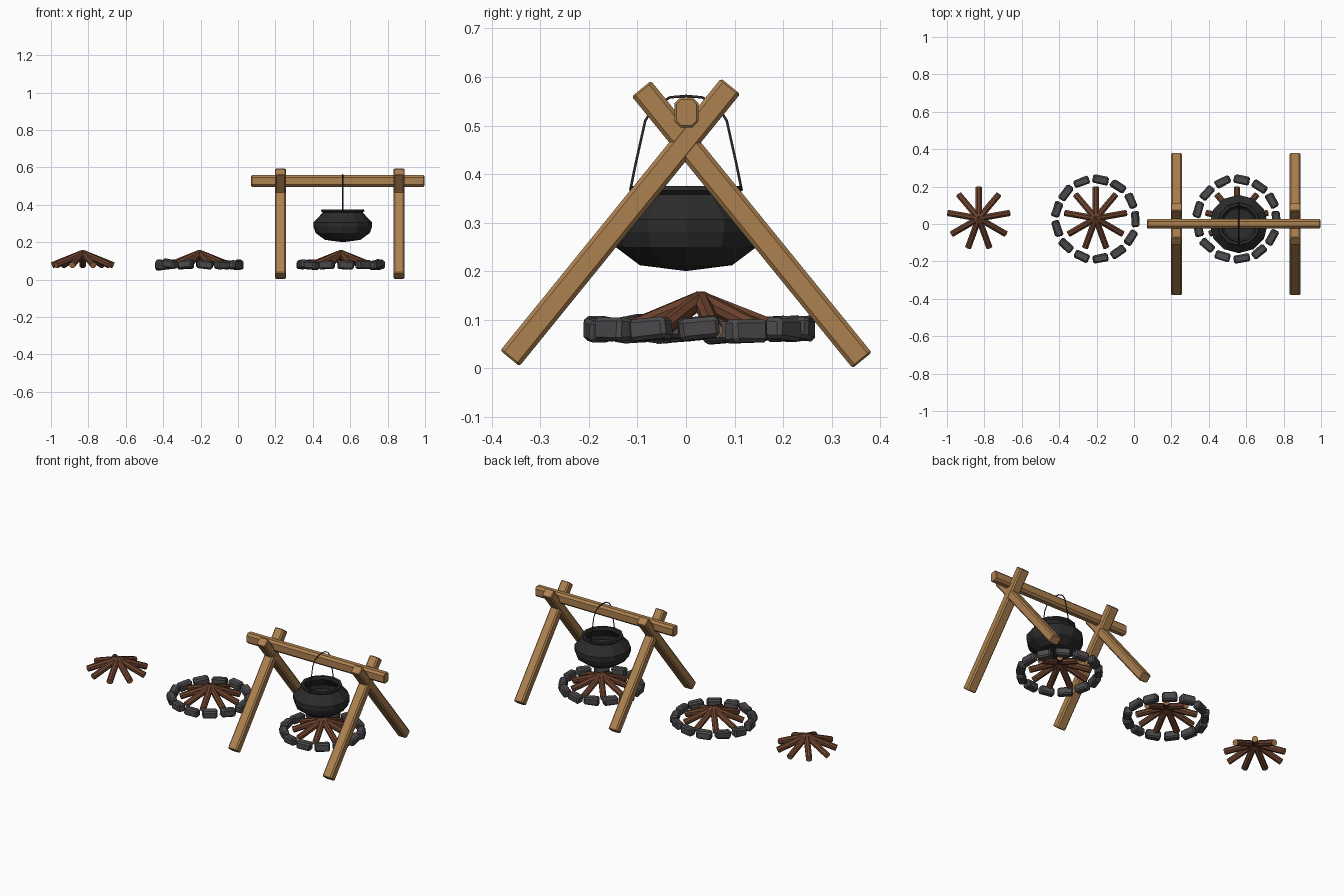
import bpy, bmesh, random
from math import cos, sin, pi, radians
from mathutils import Vector, Matrix

if "Cube" in bpy.data.objects:
    bpy.data.objects.remove(bpy.data.objects["Cube"])

random.seed(4)


def mat(name, r, g, b):
    m = bpy.data.materials.new(name)
    m.diffuse_color = (r, g, b, 1)
    m.use_nodes = True
    m.node_tree.nodes["Principled BSDF"].inputs["Base Color"].default_value = m.diffuse_color
    return m


TIMBER = mat("timber", .42, .22, .08)
BARK = mat("bark", .15, .055, .027)
CUT = mat("cut_wood", .42, .2, .08)
STONE = mat("stone", .075, .07, .074)
IRON = mat("iron", .024, .024, .025)


def finish(name, bm, *mats):
    bmesh.ops.recalc_face_normals(bm, faces=bm.faces)
    me = bpy.data.meshes.new(name)
    bm.to_mesh(me)
    bm.free()
    for m in mats:
        me.materials.append(m)
    ob = bpy.data.objects.new(name, me)
    bpy.context.collection.objects.link(ob)
    return ob


def prism(bm, p, q, side, section):
    """Sweep a closed 2D section from p to q; the last two faces are the ends."""
    p, q, side = Vector(p), Vector(q), Vector(side)
    up = (q - p).cross(side).normalized()
    rings = [[bm.verts.new(c + side * a + up * b) for a, b in section] for c in (p, q)]
    n = len(section)
    for i in range(n):
        j = (i + 1) % n
        bm.faces.new((rings[0][i], rings[0][j], rings[1][j], rings[1][i]))
    return [bm.faces.new(r) for r in rings]


def chamfered(w, h, c):
    w, h = w / 2, h / 2
    return [(w, h - c), (w - c, h), (c - w, h), (-w, h - c),
            (-w, c - h), (c - w, -h), (w - c, -h), (w, c - h)]


def timber(name, p, q, side, w, h, c):
    bm = bmesh.new()
    ends = prism(bm, p, q, side, chamfered(w, h, c))
    edges = {e for f in ends for e in f.edges}
    bmesh.ops.bevel(bm, geom=list(edges), offset=.004, segments=1, affect='EDGES')
    return finish(name, bm, TIMBER)


# Nine logs leaning together in a shallow cone
def log_pile(name, x, y):
    bm = bmesh.new()
    section = [(.018 * cos((k + .5) * pi / 4), .018 * sin((k + .5) * pi / 4)) for k in range(8)]
    for i in range(9):
        a = radians(90 + 40 * i)
        out = Vector((cos(a), sin(a), 0))
        top = Vector((x, y, .142))
        ends = prism(bm, top, top + out * .165 + Vector((0, 0, -.065)),
                     (-sin(a), cos(a), 0), section)
        for f in ends:
            f.material_index = 1
    finish(name, bm, BARK, CUT)


# Ring of thirteen uneven stones
def stone_ring(name, x, y):
    bm = bmesh.new()
    for i in range(13):
        a = radians(83) + i * 2 * pi / 13
        part = bmesh.new()
        bmesh.ops.create_cube(part, size=1)
        for v in part.verts:
            v.co = Vector((v.co.x * .044, v.co.y * .084, v.co.z * .046))
            v.co += Vector([random.uniform(-.003, .003) for _ in range(3)])
        bmesh.ops.bevel(part, geom=part.edges[:], offset=.008, segments=1, affect='EDGES')
        place = (Matrix.Translation((x + .212 * cos(a), y + .212 * sin(a),
                                     .08 + random.uniform(-.004, .004)))
                 @ Matrix.Rotation(a + random.uniform(-.1, .1), 4, 'Z')
                 @ Matrix.Rotation(random.uniform(-.12, .12), 4, 'X'))
        part.transform(place)
        tmp = bpy.data.meshes.new("tmp")
        part.to_mesh(tmp)
        part.free()
        bm.from_mesh(tmp)
        bpy.data.meshes.remove(tmp)
    finish(name, bm, STONE)


log_pile("log_pile_plain", -.83, .03)
for label, cx in (("ringed", -.205), ("cooking", .55)):
    log_pile("log_pile_" + label, cx, .03)
    stone_ring("stone_ring_" + label, cx, .026)

# Two crossed-leg supports and the beam resting in them
for label, cx in (("left", .227), ("right", .861)):
    timber("front_leg_" + label, (cx, -.363, .02), (cx, .092, .581), (1, 0, 0), .061, .051, .008)
    timber("back_leg_" + label, (cx, .363, .016), (cx, -.092, .576), (1, 0, 0), .059, .051, .008)
timber("cross_beam", (.07, .001, .527), (.996, .001, .527), (0, 1, 0), .049, .062, .012)

# Cauldron: twelve-sided hollow pot, outside profile then inside
POT = (.56, 0)
profile = [(.095, .212), (.146, .25), (.156, .28), (.156, .306), (.107, .358), (.116, .366),
           (.114, .375), (.098, .375), (.094, .358), (.14, .305), (.14, .28), (.085, .225)]
bm = bmesh.new()
rings = [[bm.verts.new((POT[0] + r * cos(k * pi / 6), POT[1] + r * sin(k * pi / 6), z))
          for k in range(12)] for r, z in profile]
for lo, hi in zip(rings, rings[1:]):
    for k in range(12):
        j = (k + 1) % 12
        bm.faces.new((lo[k], lo[j], hi[j], hi[k]))
for ring, z in ((rings[0], .2), (rings[-1], .215)):
    tip = bm.verts.new((*POT, z))
    for k in range(12):
        bm.faces.new((ring[k], ring[(k + 1) % 12], tip))
finish("cauldron", bm, IRON)

# Wire handle looped over the beam
half = [(.115, .366), (.104, .42), (.084, .51), (.065, .54), (.033, .558)]
path = [(-y, z) for y, z in half] + [(0, .561)] + half[::-1]
cu = bpy.data.curves.new("cauldron_handle", 'CURVE')
cu.dimensions = '3D'
cu.bevel_depth = .003
cu.bevel_resolution = 1
cu.use_fill_caps = True
sp = cu.splines.new('POLY')
sp.points.add(len(path) - 1)
for pt, (y, z) in zip(sp.points, path):
    pt.co = (POT[0], y, z, 1)
cu.materials.append(IRON)
bpy.context.collection.objects.link(bpy.data.objects.new("cauldron_handle", cu))
